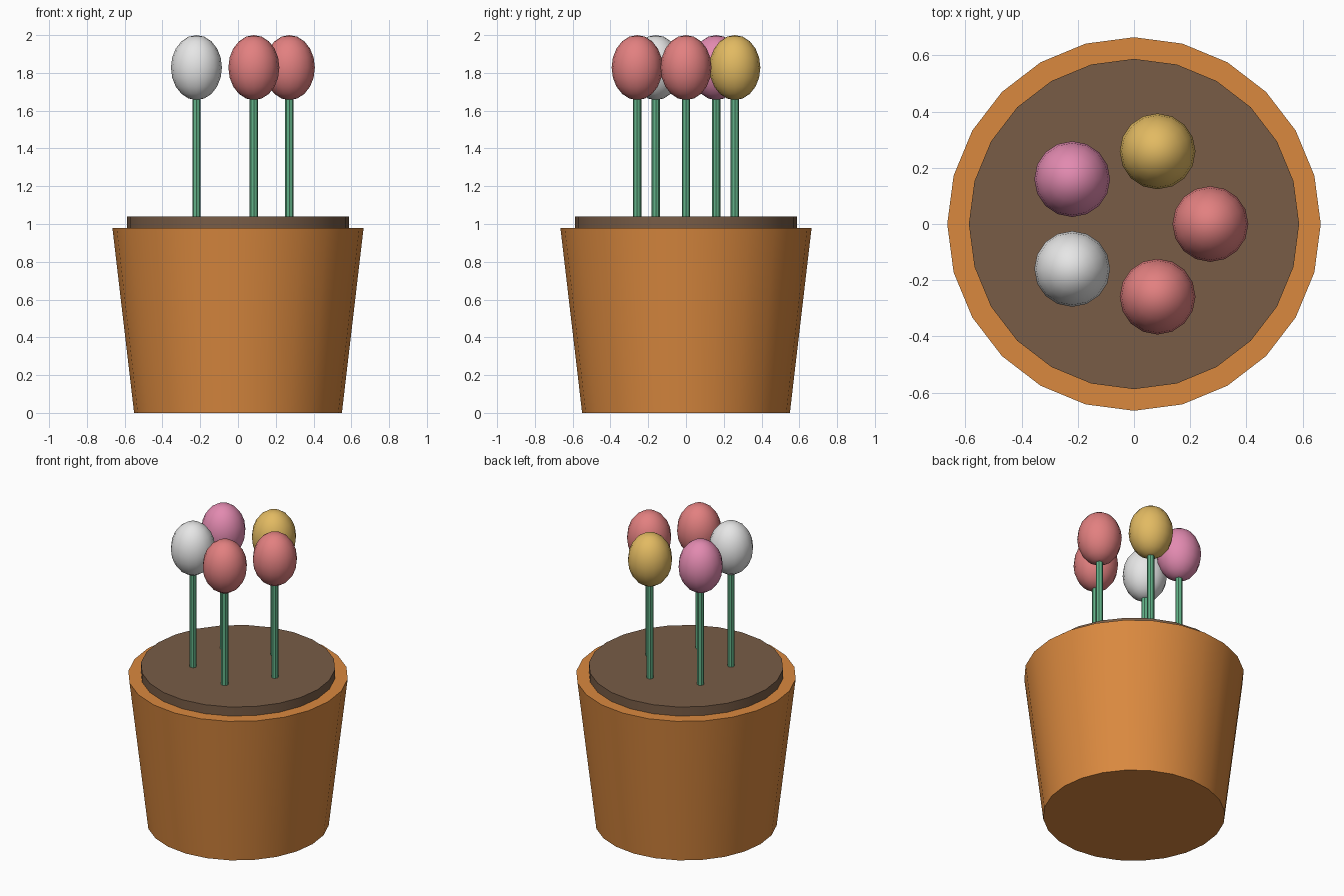
import bpy
from math import cos, sin, tau, radians

cube = bpy.data.objects.get("Cube")
if cube:
    bpy.data.objects.remove(cube, do_unlink=True)


def material(name, srgb):
    rgb = [(c / 255 / 12.92) if c < 11 else ((c / 255 + 0.055) / 1.055) ** 2.4 for c in srgb]
    mat = bpy.data.materials.new(name)
    mat.use_nodes = True
    colour = (*rgb, 1)
    mat.diffuse_color = colour
    mat.node_tree.nodes["Principled BSDF"].inputs["Base Color"].default_value = colour
    return mat


def finish(name, mat):
    obj = bpy.context.object
    obj.name = name
    obj.data.materials.append(mat)
    bpy.ops.object.shade_smooth_by_angle(angle=radians(40))
    return obj


def tapered(name, mat, sides, r_low, r_high, z_low, z_high, x=0, y=0):
    bpy.ops.mesh.primitive_cone_add(
        vertices=sides, radius1=r_low, radius2=r_high, depth=z_high - z_low,
        location=(x, y, (z_low + z_high) / 2))
    return finish(name, mat)


terracotta = material("terracotta", (218, 137, 63))
soil_brown = material("soil brown", (120, 92, 70))
stem_green = material("stem green", (98, 178, 136))
red = material("coral red", (226, 128, 128))
gold = material("gold", (226, 186, 98))
pink = material("pink", (226, 138, 176))
white = material("white", (230, 230, 230))

# Pot and raised soil disc
tapered("pot", terracotta, 24, 0.55, 0.665, 0, 0.98)
tapered("soil", soil_brown, 24, 0.588, 0.588, 0.9, 1.04)

# Ring of five flowers, each a thin stem with an egg-shaped bloom
for i, petal in enumerate([red, gold, pink, white, red]):
    angle = tau * i / 5
    x, y = 0.272 * cos(angle), 0.272 * sin(angle)
    tapered(f"stem_{i + 1}", stem_green, 8, 0.022, 0.022, 1.0, 1.75, x, y)
    bpy.ops.mesh.primitive_uv_sphere_add(segments=16, ring_count=10, radius=1, location=(x, y, 1.828))
    bloom = finish(f"bloom_{i + 1}", petal)
    bloom.scale = (0.135, 0.135, 0.172)
